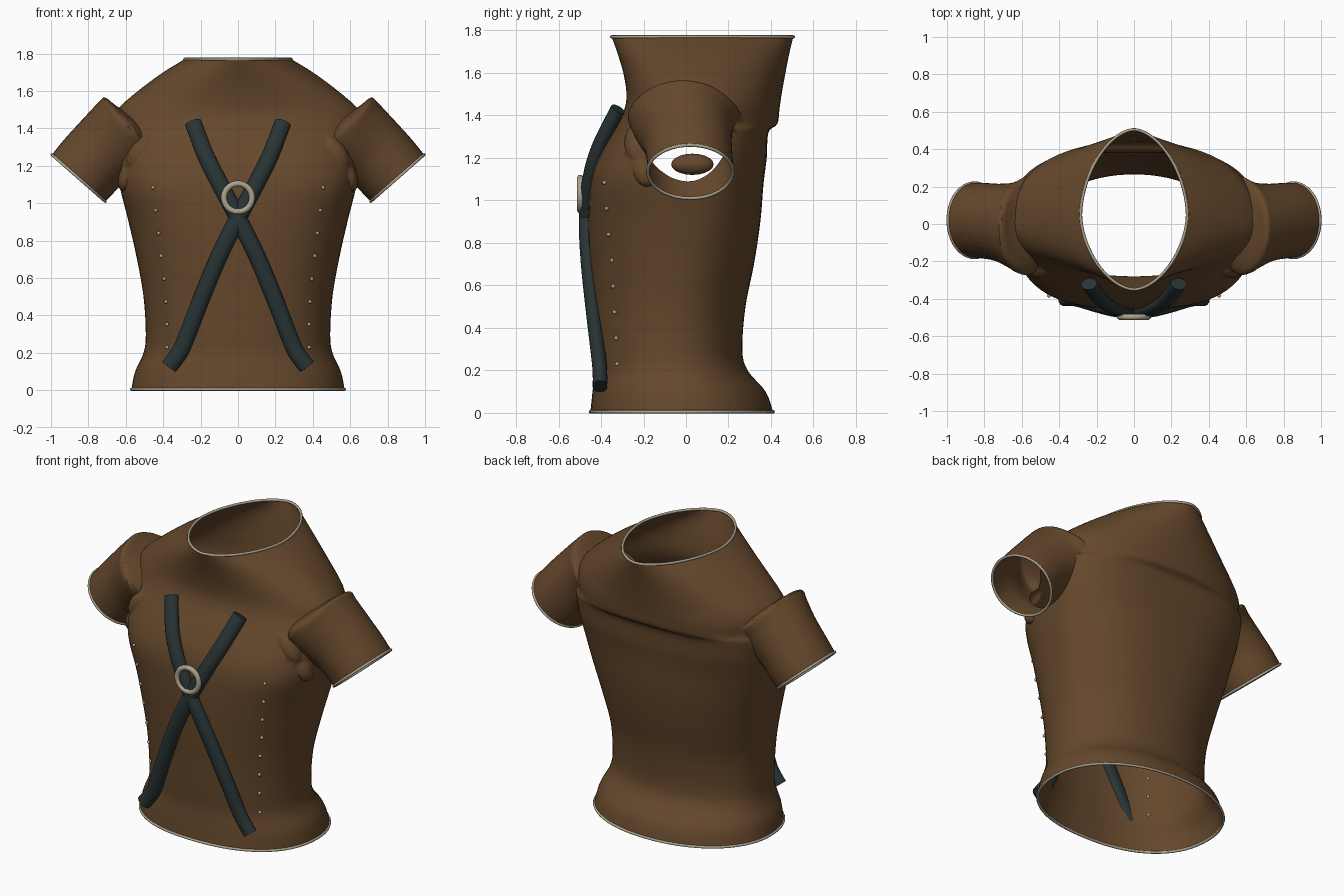
import bpy, bmesh, math
from mathutils import Vector

cube = bpy.data.objects.get("Cube")
if cube:
    bpy.data.objects.remove(cube)


def material(name, rgb):
    m = bpy.data.materials.new(name)
    m.use_nodes = True
    m.diffuse_color = (*rgb, 1)
    bsdf = m.node_tree.nodes["Principled BSDF"]
    bsdf.inputs["Base Color"].default_value = (*rgb, 1)
    bsdf.inputs["Roughness"].default_value = 0.8
    return m


brown = material("brown_cloth", (0.13, 0.064, 0.025))
slate = material("dark_slate_leather", (0.022, 0.034, 0.035))
bone = material("pale_bone", (0.42, 0.37, 0.27))


def spline(rows, steps):
    """Catmull-Rom interpolation through rows of numbers."""
    out = []
    for i in range(len(rows) - 1):
        a, b, c, d = (rows[max(0, min(len(rows) - 1, i + k))] for k in (-1, 0, 1, 2))
        for s in range(steps):
            t = s / steps
            out.append([q + t / 2 * (r - p + t * (2 * p - 5 * q + 4 * r - w
                        + t * (3 * (q - r) + w - p))) for p, q, r, w in zip(a, b, c, d)])
    return out + [list(rows[-1])]


def shade(obj, angle=40):
    bpy.ops.object.select_all(action='DESELECT')
    obj.select_set(True)
    bpy.context.view_layer.objects.active = obj
    bpy.ops.object.shade_smooth_by_angle(angle=math.radians(angle))


def loft(name, rings, mats):
    """Skin rings into a closed solid; end caps use the last material slot."""
    bm = bmesh.new()
    loops = [[bm.verts.new(p) for p in r] for r in rings]
    n = len(loops[0])
    for a, b in zip(loops, loops[1:]):
        for i in range(n):
            bm.faces.new((a[i], a[(i + 1) % n], b[(i + 1) % n], b[i]))
    for end in (loops[0], loops[-1]):
        bm.faces.new(end).material_index = len(mats) - 1
    bmesh.ops.recalc_face_normals(bm, faces=bm.faces)
    me = bpy.data.meshes.new(name)
    bm.to_mesh(me)
    bm.free()
    for m in mats:
        me.materials.append(m)
    obj = bpy.data.objects.new(name, me)
    bpy.context.collection.objects.link(obj)
    return obj


def ball(name, mat, location, scale, tilt=0.0):
    bpy.ops.mesh.primitive_uv_sphere_add(segments=16, ring_count=10, radius=1,
                                         location=location, rotation=(0, tilt, 0))
    obj = bpy.context.object
    obj.name = name
    obj.scale = scale
    obj.data.materials.append(mat)
    shade(obj, 60)
    return obj


def rim(name, pts):
    cu = bpy.data.curves.new(name, 'CURVE')
    cu.dimensions = '3D'
    cu.bevel_depth = 0.008
    cu.bevel_resolution = 2
    sp = cu.splines.new('POLY')
    sp.points.add(len(pts) - 1)
    for p, co in zip(sp.points, pts):
        p.co = (*co, 1)
    sp.use_cyclic_u = True
    cu.materials.append(bone)
    obj = bpy.data.objects.new(name, cu)
    bpy.context.collection.objects.link(obj)


# Torso sections: height, half width, front, back, middle depth, front and back squareness
SECTIONS = [
    (.005, .57, -.45, .41, -.02, 2.3, 2.1), (.1, .55, -.44, .375, -.03, 2.3, 2.1),
    (.2, .505, -.43, .29, -.04, 2.3, 2.1), (.3, .493, -.435, .265, -.05, 2.3, 2.1),
    (.5, .505, -.445, .28, -.05, 2.3, 2.1), (.7, .54, -.455, .32, -.03, 2.4, 2.2),
    (.9, .585, -.46, .35, 0, 2.6, 2.3), (1.08, .63, -.45, .365, 0, 2.9, 2.5),
    (1.2, .645, -.415, .38, 0, 2.8, 2.8), (1.32, .655, -.35, .388, 0, 2.5, 3),
    (1.36, .657, -.325, .43, 0, 2.4, 2.4), (1.43, .66, -.29, .44, 0, 2.2, 2.3),
    (1.5, .645, -.28, .45, 0, 2, 2.1), (1.6, .535, -.295, .468, .02, 2, 2),
    (1.7, .4, -.325, .488, .04, 1.9, 1.9), (1.77, .285, -.35, .505, .05, 1.75, 1.75),
]


def section(row, sides=72):
    z, w, front, back, mid, front_sq, back_sq = row
    pts = []
    for i in range(sides):
        a = math.tau * i / sides
        c, s = math.cos(a), math.sin(a)
        e = 2 / (front_sq if s < 0 else back_sq)
        depth = (back - mid) if s > 0 else (mid - front)
        pts.append(Vector((w * math.copysign(abs(c) ** e, c),
                           mid + depth * math.copysign(abs(s) ** e, s), z)))
    return pts


def front_y(x, z):
    """Depth of the chest surface at a given place."""
    row = min(FINE, key=lambda r: abs(r[0] - z))
    _, w, front, _, mid, sq, _ = row
    return mid - (mid - front) * (1 - abs(x / w) ** sq) ** (1 / sq)


FINE = spline(SECTIONS, 4)
body_rings = [section(r) for r in FINE]
shirt = loft("shirt", body_rings, [brown, bone])
rim("collar_rim", body_rings[-1])
rim("hem_rim", body_rings[0])

# Sleeve sections: upper x, z, lower x, z, front, back
SLEEVE = spline([
    (.995, 1.26, .71, 1.01, -.18, .22), (.93, 1.34, .67, 1.05, -.185, .22),
    (.83, 1.45, .62, 1.1, -.2, .215), (.745, 1.54, .55, 1.15, -.24, .22),
    (.71, 1.565, .5, 1.2, -.265, .235), (.65, 1.52, .46, 1.27, -.265, .255),
    (.55, 1.46, .44, 1.32, -.15, .2),
], 3)


def sleeve_ring(row, side, sides=48):
    ux, uz, lx, lz, front, back = row
    mid = Vector((side * (ux + lx) / 2, (front + back) / 2, (uz + lz) / 2))
    up = Vector((side * (ux - lx) / 2, 0, (uz - lz) / 2))
    deep = Vector((0, (back - front) / 2, 0))
    return [mid + up * math.cos(math.tau * i / sides) + deep * math.sin(math.tau * i / sides)
            for i in range(sides)]


def join_solid(obj):
    mod = shirt.modifiers.new("join", 'BOOLEAN')
    mod.operation = 'UNION'
    mod.solver = 'EXACT'
    mod.object = obj
    bpy.context.view_layer.objects.active = shirt
    bpy.ops.object.modifier_apply(modifier=mod.name)
    bpy.data.objects.remove(obj)


for side, label in ((1, "left"), (-1, "right")):
    rings = [sleeve_ring(r, side) for r in SLEEVE]
    join_solid(loft(label + "_sleeve", rings, [brown, bone]))
    rim(label + "_cuff_rim", rings[0])
    # Bunched cloth in front of the armpit and inside it
    join_solid(ball("upper_fold", brown, (side * .52, -.225, 1.27), (.06, .065, .11), -side * .6))
    join_solid(ball("lower_fold", brown, (side * .585, -.18, 1.15), (.05, .07, .09), -side * .4))
    ball(label + "_armpit_fold", brown, (side * .57, .03, 1.17), (.05, .1, .05))

# Open the neck, hem and cuffs
bm = bmesh.new()
bm.from_mesh(shirt.data)
bmesh.ops.delete(bm, geom=[f for f in bm.faces if f.material_index == 1], context='FACES')
bm.to_mesh(shirt.data)
bm.free()
shirt.data.materials.pop(index=1)
shade(shirt, 60)

# Crossed straps: x, depth, height
PATH = spline([(-.24, -.32, 1.43), (-.17, -.41, 1.25), (-.09, -.455, 1.09), (0, -.47, .92),
               (.1, -.462, .72), (.2, -.437, .48), (.29, -.41, .25), (.325, -.405, .185),
               (.37, -.405, .125)], 4)
for side, label in ((1, "right_to_left"), (-1, "left_to_right")):
    pts = [Vector((side * x, y, z)) for x, y, z in PATH]
    rings = []
    for i, p in enumerate(pts):
        t = (pts[min(i + 1, len(pts) - 1)] - pts[max(i - 1, 0)]).normalized()
        across = t.cross(Vector((0, 1, 0))).normalized()
        out = across.cross(t)
        rings.append([p + across * .045 * math.cos(a) + out * .035 * math.sin(a)
                      for a in (math.tau * j / 14 for j in range(14))])
    shade(loft(label + "_strap", rings, [slate]))

# Ring where the straps cross
bpy.ops.mesh.primitive_torus_add(major_radius=.075, minor_radius=.016, major_segments=40,
                                 minor_segments=10, location=(0, -.497, 1.03),
                                 rotation=(math.pi / 2, 0, 0))
ring = bpy.context.object
ring.name = "strap_ring"
ring.data.materials.append(bone)
shade(ring, 60)

# Studs down both sides of the chest
for side, label in ((1, "left"), (-1, "right")):
    for i, x in enumerate((.38, .38, .385, .395, .41, .425, .44, .455)):
        z = .23 + i * .122
        ball(f"{label}_stud_{i + 1}", bone, (side * x, front_y(x, z) - .004, z), (.01, .01, .01))
